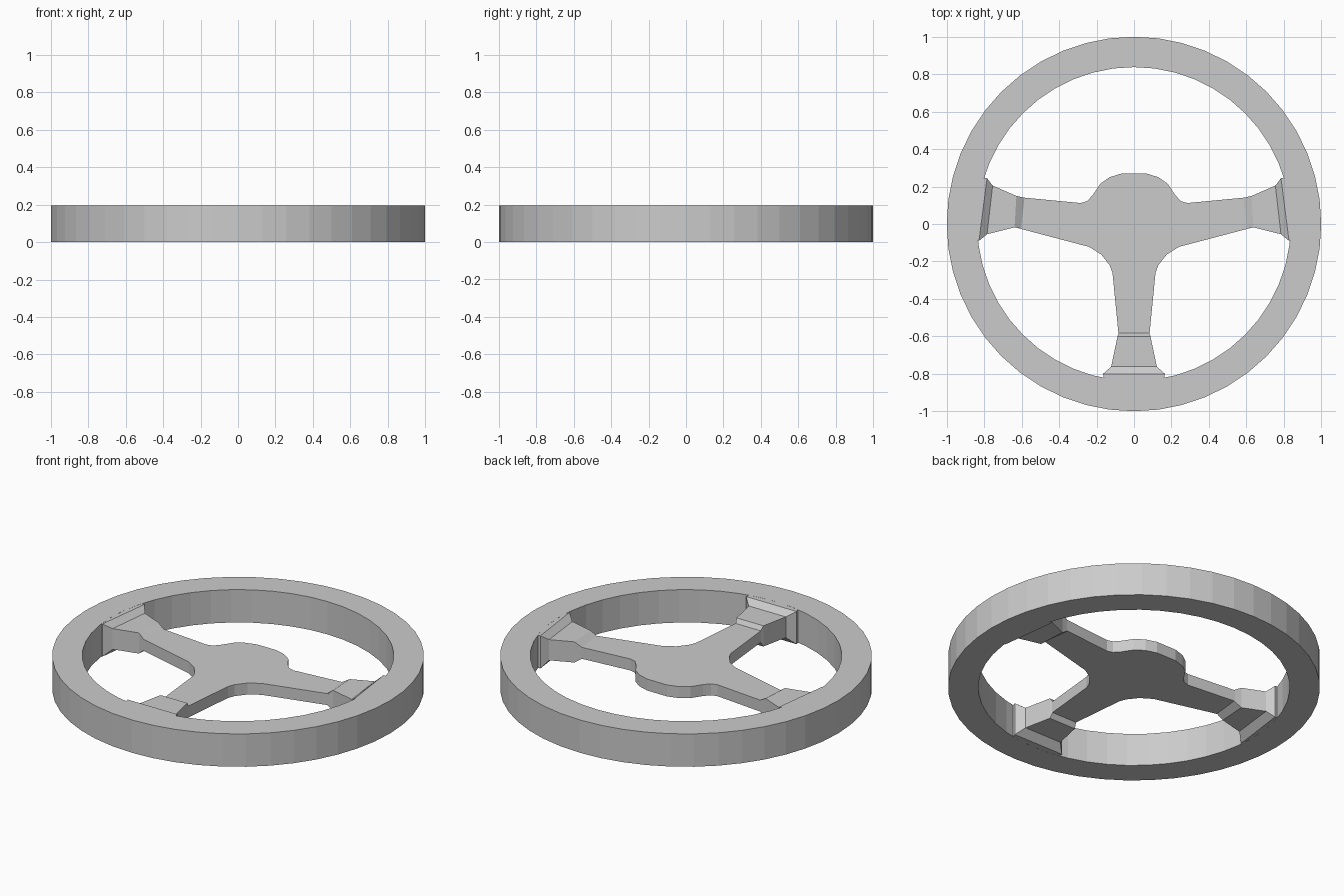
import bpy
import bmesh
from math import cos, sin, tau

if "Cube" in bpy.data.objects:
    bpy.data.objects.remove(bpy.data.objects["Cube"], do_unlink=True)

grey = bpy.data.materials.new("light grey")
grey.use_nodes = True
colour = (0.6, 0.6, 0.6, 1)
grey.diffuse_color = colour
grey.node_tree.nodes["Principled BSDF"].inputs["Base Color"].default_value = colour

HEIGHT = 0.195
HUB_BOTTOM, HUB_TOP = 0.072, 0.14
PAD_BOTTOM, PAD_TOP = 0.042, 0.165


def finish(bm, name):
    bmesh.ops.recalc_face_normals(bm, faces=bm.faces)
    mesh = bpy.data.meshes.new(name)
    bm.to_mesh(mesh)
    bm.free()
    mesh.materials.append(grey)
    obj = bpy.data.objects.new(name, mesh)
    bpy.context.collection.objects.link(obj)
    return obj


def loft(name, sections, closed=False):
    """Join matching rings of points with quads, capping the ends of an open run."""
    bm = bmesh.new()
    rings = [[bm.verts.new(p) for p in section] for section in sections]
    pairs = list(zip(rings, rings[1:]))
    if closed:
        pairs.append((rings[-1], rings[0]))
    else:
        bm.faces.new(rings[0])
        bm.faces.new(rings[-1])
    for a, b in pairs:
        for i in range(len(a)):
            j = (i + 1) % len(a)
            bm.faces.new((a[i], a[j], b[j], b[i]))
    return finish(bm, name)


# Rim: a square-cut ring
SIDES = 48
INNER, OUTER = 0.838, 1.0
profile = [(INNER, 0), (OUTER, 0), (OUTER, HEIGHT), (INNER, HEIGHT)]
loft("rim", [[(r * cos(tau * i / SIDES), r * sin(tau * i / SIDES), z)
              for r, z in profile] for i in range(SIDES)], closed=True)

# Hub and three spokes: one flat plate, mirrored about its middle
half = [(0.065, 0.27), (0.13, 0.25), (0.18, 0.215), (0.22, 0.155),
        (0.25, 0.122), (0.285, 0.112), (0.6, 0.142), (0.62, -0.022),
        (0.24, -0.122), (0.175, -0.163), (0.13, -0.22), (0.115, -0.26),
        (0.082, -0.595)]
outline = half + [(-x, y) for x, y in reversed(half)]
loft("hub_and_spokes", [[(x, y, z) for x, y in outline]
                        for z in (HUB_BOTTOM, HUB_TOP)])


def pad(name, edges):
    """Thick spoke end: step up, flat pad, flare to the rim, tail inside the rim."""
    levels = [(HUB_BOTTOM, HUB_TOP), (PAD_BOTTOM, PAD_TOP), (PAD_BOTTOM, PAD_TOP),
              (0.0005, HEIGHT - 0.0005), (0.0005, HEIGHT - 0.0005)]
    loft(name, [[(*p, low), (*q, low), (*q, high), (*p, high)]
                for (p, q), (low, high) in zip(edges, levels)])


# Spoke ends
side = [((0.585, 0.14), (0.603, -0.025)), ((0.628, 0.15), (0.638, -0.018)),
        ((0.755, 0.205), (0.785, -0.055)), ((0.785, 0.245), (0.828, -0.09)),
        ((0.86, 0.24), (0.88, -0.08))]
pad("left_spoke_end", side)
pad("right_spoke_end", [((-a, b), (-c, d)) for (a, b), (c, d) in side])
lower = [(0.082, -0.583), (0.088, -0.6), (0.122, -0.762), (0.165, -0.8),
         (0.15, -0.88)]
pad("front_spoke_end", [((-x, y), (x, y)) for x, y in lower])
